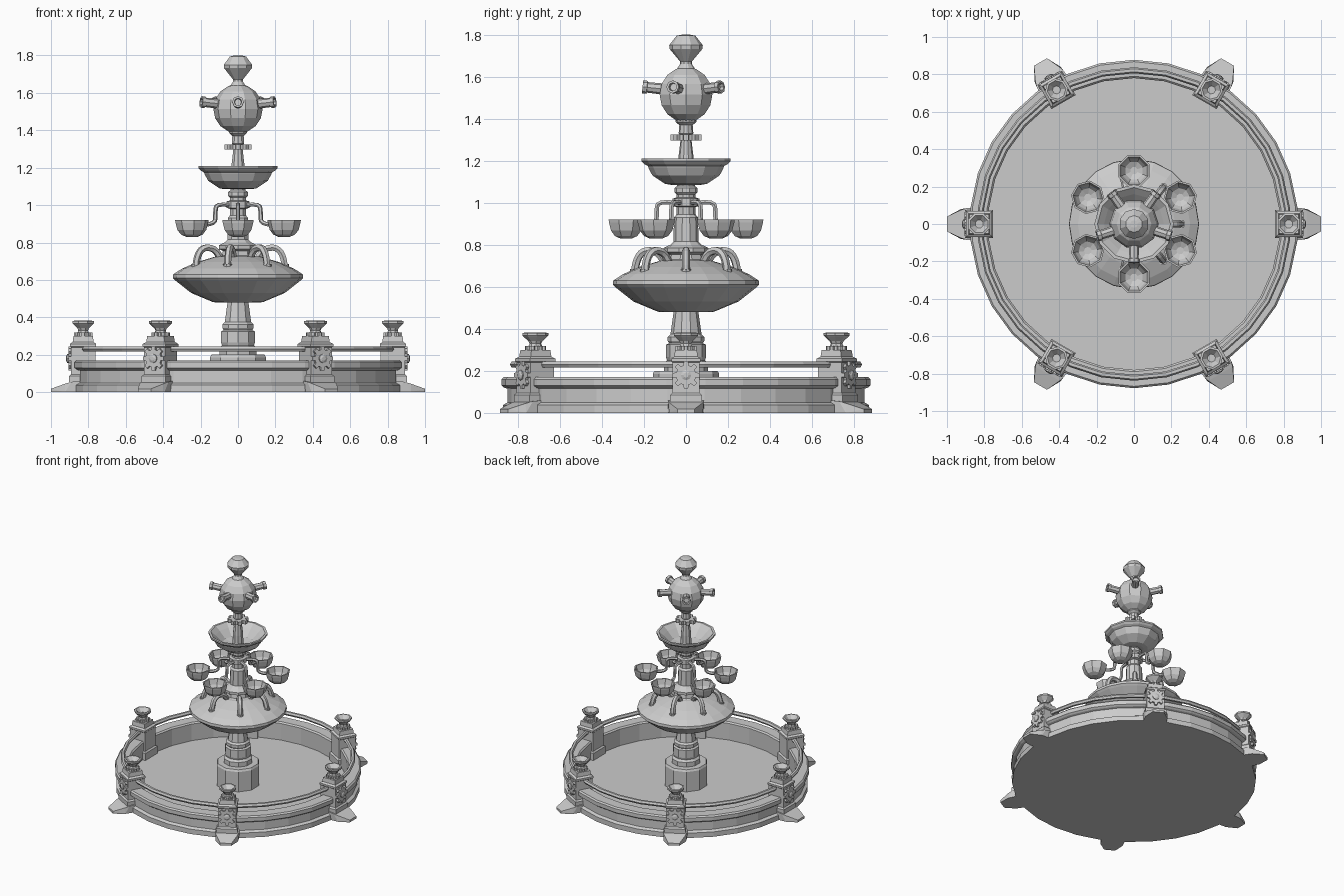
import bpy, bmesh
from math import pi, sin, cos, radians
from mathutils import Vector, Matrix

if "Cube" in bpy.data.objects:
    bpy.data.objects.remove(bpy.data.objects["Cube"])


def finish(name, bm):
    bmesh.ops.recalc_face_normals(bm, faces=bm.faces)
    me = bpy.data.meshes.new(name)
    bm.to_mesh(me)
    bm.free()
    ob = bpy.data.objects.new(name, me)
    bpy.context.collection.objects.link(ob)
    return ob


def lathe(name, prof, n, x=0, rot=pi / 2, closed=False, mat=None):
    """Spin an (r, z) profile with n flat sides; ends are capped unless closed."""
    bm = bmesh.new()
    rings = [[bm.verts.new((x + r * cos(rot + 2 * pi * i / n), r * sin(rot + 2 * pi * i / n), z))
              for i in range(n)] for r, z in prof]
    pairs = list(zip(rings, rings[1:])) + ([(rings[-1], rings[0])] if closed else [])
    for a, b in pairs:
        for i in range(n):
            j = (i + 1) % n
            bm.faces.new((a[i], a[j], b[j], b[i]))
    if not closed:
        bm.faces.new(rings[0])
        bm.faces.new(rings[-1])
    if mat:
        bm.transform(mat)
    return finish(name, bm)


def square(name, prof, x):
    return lathe(name, [(r * 2 ** .5, z) for r, z in prof], 4, x, pi / 4)


def gear(name, teeth, r_in, r_out, depth, mat):
    bm = bmesh.new()
    vs = []
    for i in range(teeth):
        for f, r in ((-.32, r_in), (-.2, r_out), (.2, r_out), (.32, r_in)):
            a = 2 * pi * (i + f) / teeth
            vs.append(bm.verts.new((r * cos(a), r * sin(a), 0)))
    face = bm.faces.new(vs)
    ext = bmesh.ops.extrude_face_region(bm, geom=[face])
    bmesh.ops.translate(bm, vec=(0, 0, depth),
                        verts=[v for v in ext['geom'] if isinstance(v, bmesh.types.BMVert)])
    bm.transform(mat)
    return finish(name, bm)


def pipe(name, pts, radius):
    """Smooth tube through (r, z) points in the xz plane, turned into a mesh."""
    cu = bpy.data.curves.new(name, 'CURVE')
    cu.dimensions = '3D'
    cu.bevel_depth, cu.bevel_resolution, cu.use_fill_caps = radius, 1, True
    sp = cu.splines.new('NURBS')
    sp.points.add(len(pts) - 1)
    for p, (r, z) in zip(sp.points, pts):
        p.co = (r, 0, z, 1)
    sp.order_u, sp.use_endpoint_u, sp.resolution_u = 3, True, 3
    tmp = bpy.data.objects.new(name, cu)
    bpy.context.collection.objects.link(tmp)
    me = bpy.data.meshes.new_from_object(tmp.evaluated_get(bpy.context.evaluated_depsgraph_get()))
    bpy.data.objects.remove(tmp)
    for p in me.polygons:
        p.use_smooth = False
    ob = bpy.data.objects.new(name, me)
    bpy.context.collection.objects.link(ob)
    return ob


def around(ob, n, start=0):
    """Repeat a part n times around the z axis."""
    for i in range(n):
        c = ob if i == 0 else ob.copy()
        if i:
            bpy.context.collection.objects.link(c)
        c.rotation_euler.z = radians(start) + 2 * pi * i / n


# pool: wall with rim and floor in one solid, plus the round rail
lathe('pool', [(.87, 0), (.87, .038), (.85, .05), (.85, .115), (.865, .12), (.878, .13), (.878, .16),
               (.868, .17), (.79, .17), (.78, .16), (.78, .03)], 30)
lathe('rail', [(.822 + .016 * cos(a * pi / 3), .23 + .016 * sin(a * pi / 3)) for a in range(6)],
      30, closed=True)

# six posts with feet, rosettes and small urns
P = .828
around(square('post', [(.075, 0), (.075, .085), (.065, .095), (.065, .24), (.07, .245), (.07, .258),
                       (.056, .268), (.052, .3)], P), 6)
bm = bmesh.new()
for s in (-1, 1):
    for x, y, z in ((.84, .085, 0), (.84, .085, .06), (.89, .085, .055), (.925, .08, 0),
                    (.925, .075, .045), (1, .04, 0), (1, .04, .018)):
        bm.verts.new((x, s * y, z))
bmesh.ops.convex_hull(bm, input=bm.verts)
around(finish('post_foot', bm), 6)
face_out = Matrix.Translation((.885, 0, .18)) @ Matrix.Rotation(pi / 2, 4, 'Y')
around(gear('post_rosette', 8, .048, .065, .022, face_out), 6)
around(lathe('rosette_boss', [(.025, .02), (.025, .028), (.012, .034)], 8, mat=face_out), 6)
around(gear('urn_collar', 8, .04, .05, .018, Matrix.Translation((P, 0, .3))), 6)
around(lathe('urn', [(.035, .31), (.028, .33), (.034, .342), (.056, .362), (.062, .368), (.062, .38),
                     (.05, .382), (.022, .352)], 8, P, pi / 8), 6)

# central pedestal
lathe('pedestal', [(.158, .02), (.158, .185), (.15, .2), (.105, .2), (.105, .235), (.09, .25),
                   (.095, .265), (.095, .325), (.08, .332), (.087, .342), (.087, .362), (.074, .375),
                   (.056, .5)], 10)

# large closed bowl with seven arched spouts
lathe('large_bowl', [(.12, .48), (.135, .482), (.25, .53), (.335, .597), (.348, .61), (.346, .63),
                     (.30, .66), (.22, .695), (.12, .725)], 20)
around(pipe('bowl_spout', [(.10, .70), (.12, .76), (.20, .78), (.245, .73), (.25, .67)], .019), 7)
around(lathe('spout_end', [(.024, .665), (.024, .685)], 8, .25), 7)

# column with collars
lathe('column', [(.13, .71), (.09, .73), (.085, .755), (.108, .765), (.108, .785), (.075, .8),
                 (.06, .815), (.057, .93), (.045, .945), (.045, .98), (.064, .985), (.064, 1.02),
                 (.045, 1.025), (.045, 1.04), (.055, 1.05), (.055, 1.07), (.042, 1.08), (.045, 1.1)], 10)

# six cups on bent arms
around(pipe('cup_arm', [(.05, 1.0), (.135, 1.01), (.14, .96), (.14, .895), (.215, .895)], .012), 6, 30)
around(lathe('cup', [(.03, .83), (.058, .842), (.078, .868), (.088, .905), (.09, .92), (.08, .92),
                     (.068, .88), (.05, .855), (.02, .842)], 8, .285, pi / 8), 6, 30)

# upper open bowl
lathe('upper_bowl', [(.07, 1.085), (.1, 1.09), (.16, 1.13), (.178, 1.165), (.182, 1.175), (.2, 1.185),
                     (.212, 1.198), (.212, 1.21), (.195, 1.21), (.16, 1.18), (.11, 1.13), (.04, 1.115)], 12)

# spindle, toothed collar and neck
lathe('spindle', [(.042, 1.1), (.038, 1.2), (.026, 1.3), (.026, 1.32), (.035, 1.33), (.032, 1.37),
                  (.05, 1.385), (.05, 1.397), (.03, 1.405)], 10)
gear('toothed_collar', 8, .055, .074, .028, Matrix.Translation((0, 0, 1.296)))

# ball with five nozzles
bm = bmesh.new()
bmesh.ops.create_uvsphere(bm, u_segments=10, v_segments=8, radius=.132)
bm.transform(Matrix.Translation((0, 0, 1.515)) @ Matrix.Rotation(pi / 2, 4, 'Z'))
finish('ball', bm)
out = Matrix.Translation((0, 0, 1.53)) @ Matrix.Rotation(radians(84), 4, 'Y')
around(lathe('nozzle', [(.027, .09), (.025, .185), (.031, .187), (.031, .208), (.02, .208), (.018, .19)],
             8, mat=out), 5, -90)

# finial
lathe('finial', [(.045, 1.635), (.028, 1.66), (.028, 1.672), (.078, 1.732), (.08, 1.75),
                 (.045, 1.795), (.02, 1.8)], 10)
